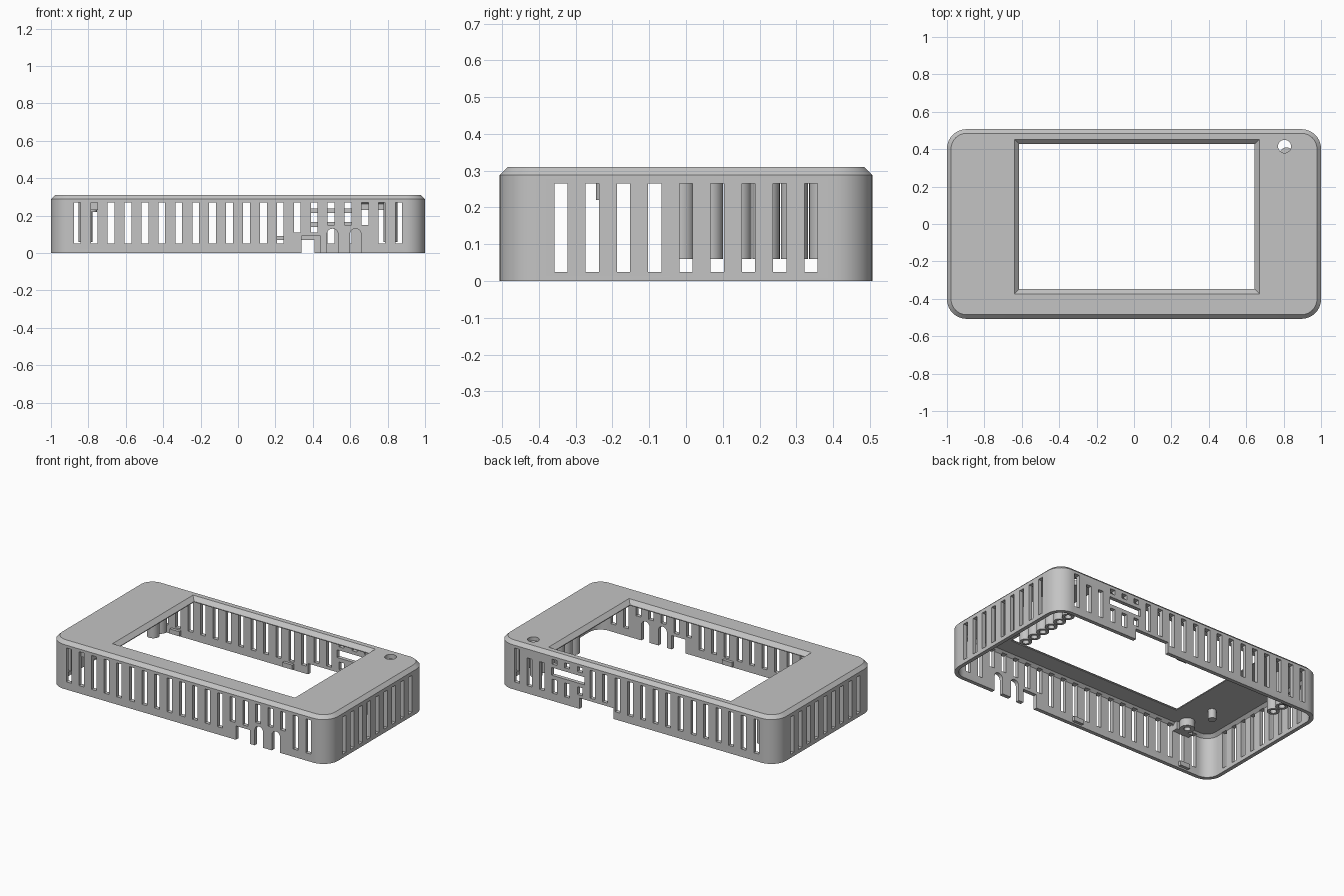
import bpy, bmesh, math
from mathutils import Vector

cube = bpy.data.objects.get("Cube")
if cube:
    bpy.data.objects.remove(cube, do_unlink=True)

grey = bpy.data.materials.new("case_grey")
grey.use_nodes = True
tone = (0.55, 0.55, 0.55, 1)
grey.diffuse_color = tone
grey.node_tree.nodes["Principled BSDF"].inputs["Base Color"].default_value = tone


def loft(bm, loops):
    """Closed solid through equally long loops of points."""
    rings = [[bm.verts.new(p) for p in loop] for loop in loops]
    n = len(rings[0])
    for a, b in zip(rings, rings[1:]):
        for i in range(n):
            j = (i + 1) % n
            bm.faces.new((a[i], a[j], b[j], b[i]))
    bm.faces.new(rings[0][::-1])
    bm.faces.new(rings[-1])


def finish(bm, name):
    bmesh.ops.recalc_face_normals(bm, faces=bm.faces)
    mesh = bpy.data.meshes.new(name)
    bm.to_mesh(mesh)
    bm.free()
    mesh.materials.append(grey)
    obj = bpy.data.objects.new(name, mesh)
    bpy.context.collection.objects.link(obj)
    return obj


def select(obj):
    bpy.ops.object.select_all(action="DESELECT")
    obj.select_set(True)
    bpy.context.view_layer.objects.active = obj


def smooth(obj):
    select(obj)
    bpy.ops.object.shade_smooth_by_angle(angle=math.radians(30))


def cut(obj, cutter):
    """Subtract the cutter, trying a second solver if the case collapses."""
    cutter.hide_render = True
    before = obj.data.copy()
    for solver in ("EXACT", "MANIFOLD"):
        mod = obj.modifiers.new("cut", "BOOLEAN")
        mod.operation, mod.solver, mod.object = "DIFFERENCE", solver, cutter
        bpy.context.view_layer.update()
        graph = bpy.context.evaluated_depsgraph_get()
        result = bpy.data.meshes.new_from_object(obj.evaluated_get(graph))
        obj.modifiers.remove(mod)
        xs = [v.co.x for v in result.vertices] or [0]
        if max(xs) - min(xs) > 1.98 and len(result.polygons) > len(before.polygons):
            obj.data = result
            break
    bpy.data.objects.remove(cutter, do_unlink=True)


def rounded(inset, z, segments=10):
    """Rounded outline of the case, moved inwards by inset."""
    r = 0.105 - inset
    cx, cy = 1 - 0.105, 0.507 - 0.105
    pts = []
    for k, (sx, sy) in enumerate([(1, 1), (-1, 1), (-1, -1), (1, -1)]):
        for i in range(segments + 1):
            a = math.pi / 2 * (k + i / segments)
            pts.append(Vector((sx * cx + r * math.cos(a), sy * cy + r * math.sin(a), z)))
    return pts


def rect(x0, x1, y0, y1, z):
    return [(x0, y0, z), (x1, y0, z), (x1, y1, z), (x0, y1, z)]


def box(bm, x0, x1, y0, y1, z0, z1):
    loft(bm, [rect(x0, x1, y0, y1, z0), rect(x0, x1, y0, y1, z1)])


def disc(x, y, r, z, n=24):
    return [(x + r * math.cos(i * math.tau / n), y + r * math.sin(i * math.tau / n), z)
            for i in range(n)]


# Shell: chamfered outer block with a hollow inside
bm = bmesh.new()
loft(bm, [rounded(0, 0), rounded(0, 0.288), rounded(0.022, 0.31)])
shell = finish(bm, "case_shell")
bm = bmesh.new()
loft(bm, [rounded(0.025, -0.1), rounded(0.025, 0.262), rounded(0.045, 0.28)])
cut(shell, finish(bm, "cavity_cutter"))

# Screen opening with bevelled sides, and the round hole
bm = bmesh.new()
loft(bm, [rect(-0.615, 0.645, -0.348, 0.428, 0.25),
          rect(-0.615, 0.645, -0.348, 0.428, 0.285),
          rect(-0.645, 0.675, -0.378, 0.458, 0.315)])
cut(shell, finish(bm, "screen_cutter"))
bm = bmesh.new()
loft(bm, [disc(0.805, 0.415, 0.035, 0.25), disc(0.805, 0.415, 0.035, 0.35)])
cut(shell, finish(bm, "hole_cutter"))

# Ventilation slots; some are shortened around the ports
PITCH, HALF = 0.0905, 0.018
LOW, HIGH = 0.05, 0.27
front_special = {13: (0.11, HIGH), 14: (0.11, HIGH), 15: (0.15, HIGH),
                 16: (0.15, HIGH), 17: (0.15, HIGH)}
back_special = {12: (0.09, HIGH), 13: (0.09, HIGH), 14: (0.09, 0.14),
                15: (LOW, 0.14), 16: (LOW, 0.14), 17: (LOW, 0.23), 18: (LOW, 0.23)}


def slots(side, special):
    """Row of upright slot cutters for one long wall."""
    bm = bmesh.new()
    ya, yb = sorted((side * 0.45, side * 0.55))
    for i in range(20):
        x = (i - 9.5) * PITCH
        z0, z1 = special.get(i, (LOW, HIGH))
        box(bm, x - HALF, x + HALF, ya, yb, z0, z1)
    return bm


# Front wall: slots, square notch and two arched cable notches
bm = slots(-1, front_special)
box(bm, 0.34, 0.44, -0.55, -0.45, -0.05, 0.09)
for x in (0.505, 0.628):
    arch = [(x + 0.03 * math.cos(a), 0.1 + 0.03 * math.sin(a))
            for a in (math.pi * k / 12 for k in range(13))]
    arch += [(x - 0.03, -0.05), (x + 0.03, -0.05)]
    loft(bm, [[(px, y, pz) for px, pz in arch] for y in (-0.55, -0.45)])
cut(shell, finish(bm, "front_cutter"))

# Back wall: slots, small windows, card slit and wide notch
bm = slots(1, back_special)
for i in (14, 15, 16):
    x = (i - 9.5) * PITCH
    box(bm, x - HALF, x + HALF, 0.45, 0.55, 0.238, HIGH)
box(bm, 0.375, 0.61, 0.45, 0.55, 0.165, 0.215)
box(bm, 0.165, 0.41, 0.45, 0.55, -0.05, 0.07)
cut(shell, finish(bm, "back_cutter"))

# End walls
for xa in (-1.05, 0.95):
    bm = bmesh.new()
    for i in range(9):
        y = (i - 4) * 0.085
        box(bm, xa, xa + 0.1, y - HALF, y + HALF, 0.025, 0.265)
    cut(shell, finish(bm, "end_cutter"))
smooth(shell)


def tube(name, x, y, r, hole, z0, z1):
    """Hollow post hanging from the top plate."""
    bm = bmesh.new()
    loft(bm, [disc(x, y, r, z1), disc(x, y, r, z0), disc(x, y, hole, z0),
              disc(x, y, hole, z1 - 0.02)])
    smooth(finish(bm, name))


# Inside posts
for i in range(6):
    y = -0.013 + i * 0.077
    tube("right_post", 0.815, y, 0.037, 0.02, 0.06, 0.285)
    if i > 3:
        tube("left_post", -0.815, y, 0.037, 0.02, 0.06, 0.285)

# Screw lug and peg under the top plate
tube("screw_lug", -0.75, -0.41, 0.045, 0.02, 0.23, 0.285)
bm = bmesh.new()
box(bm, -0.82, -0.7, -0.485, -0.445, 0.23, 0.285)
finish(bm, "lug_arm")
bm = bmesh.new()
loft(bm, [disc(-0.78, -0.22, 0.025, 0.22), disc(-0.78, -0.22, 0.025, 0.285)])
smooth(finish(bm, "small_peg"))

# Snap clips along the long walls
bm = bmesh.new()
for x in (-0.78, 0.03):
    for y in (-0.475, 0.475):
        box(bm, x - 0.035, x + 0.035, y - 0.012, y + 0.012, 0.01, 0.04)
finish(bm, "snap_clips")
